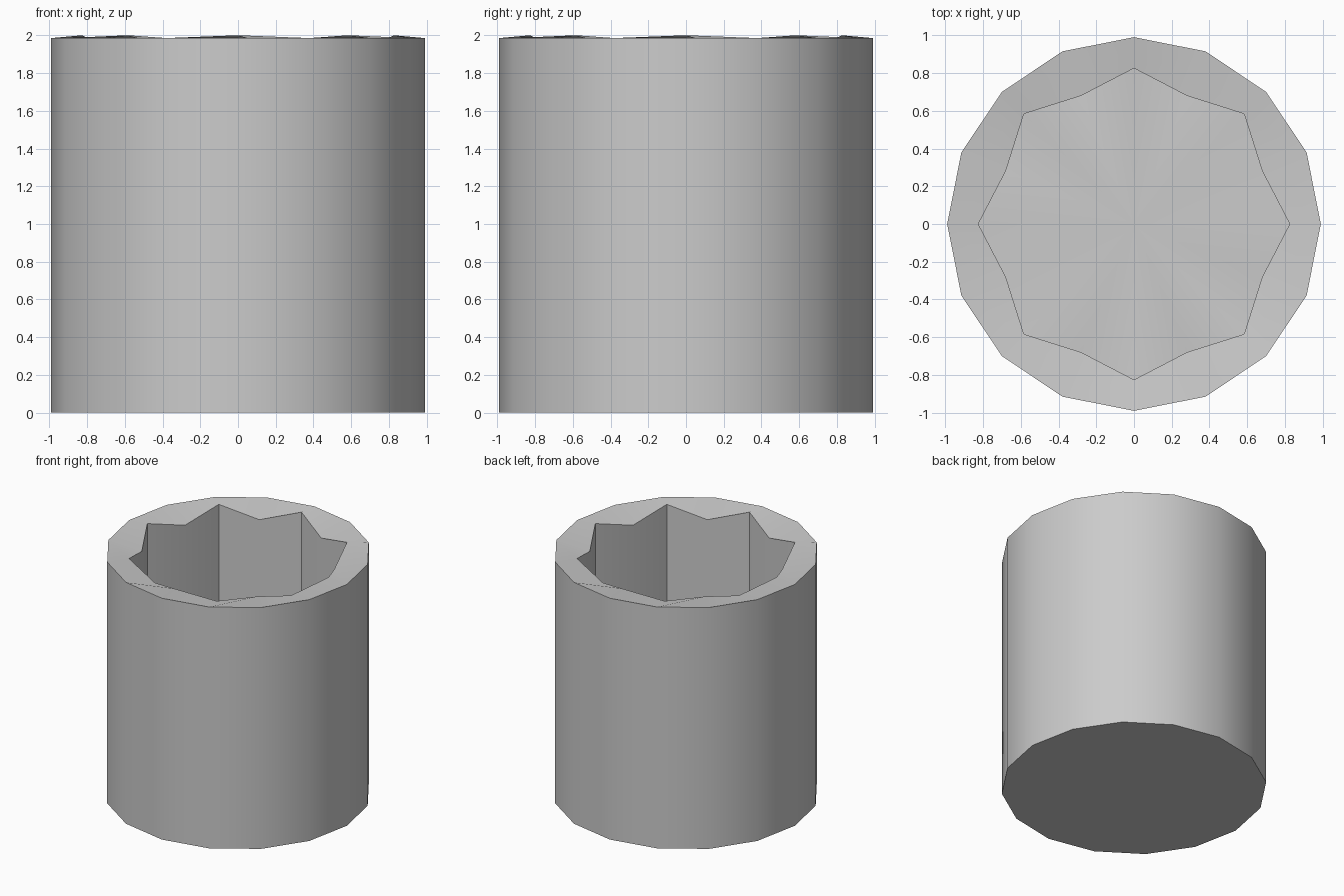
import bpy, bmesh, math

if "Cube" in bpy.data.objects:
    bpy.data.objects.remove(bpy.data.objects["Cube"])

SIDES = 16
bm = bmesh.new()


def ring(r_even, z_even, r_odd, z_odd):
    """Closed ring whose points alternate between two radii and heights."""
    verts = []
    for i in range(SIDES):
        a = math.tau * i / SIDES
        r, z = (r_odd, z_odd) if i % 2 else (r_even, z_even)
        verts.append(bm.verts.new((r * math.cos(a), r * math.sin(a), z)))
    return verts


# outer wall, scalloped rim, star-shaped cavity
rings = [
    ring(0.99, 0.0, 0.99, 0.0),
    ring(0.99, 1.985, 0.99, 1.985),
    ring(0.825, 2.0, 0.735, 1.918),
    ring(0.825, 0.25, 0.735, 0.168),
]
for low, high in zip(rings, rings[1:]):
    for i in range(SIDES):
        j = (i + 1) % SIDES
        bm.faces.new((low[i], low[j], high[j], high[i]))

# flat base and gently rippled cavity floor
bm.faces.new(rings[0][::-1])
centre = bm.verts.new((0, 0, 0.21))
for i in range(SIDES):
    bm.faces.new((rings[3][i], rings[3][(i + 1) % SIDES], centre))

bmesh.ops.recalc_face_normals(bm, faces=bm.faces[:])
mesh = bpy.data.meshes.new("cup")
bm.to_mesh(mesh)
bm.free()
cup = bpy.data.objects.new("cup", mesh)
bpy.context.collection.objects.link(cup)

# smooth outer wall, crisp rim and cavity corners
bpy.context.view_layer.objects.active = cup
cup.select_set(True)
bpy.ops.object.shade_smooth_by_angle(angle=math.radians(30))
